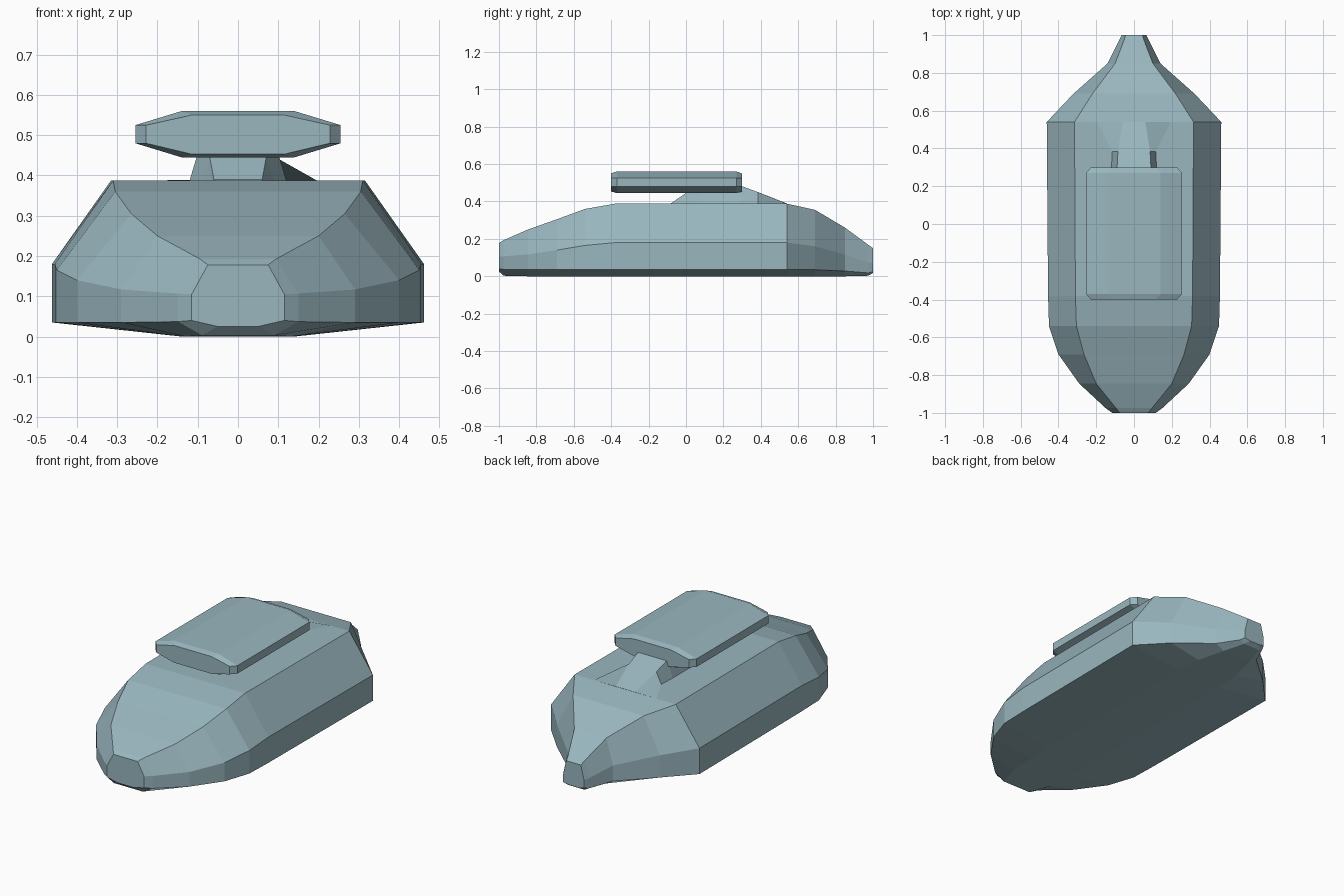
import bpy, bmesh

if "Cube" in bpy.data.objects:
    bpy.data.objects.remove(bpy.data.objects["Cube"])

paint = bpy.data.materials.new("blue_grey_paint")
paint.diffuse_color = (.32, .47, .52, 1)
paint.use_nodes = True
paint.node_tree.nodes["Principled BSDF"].inputs["Base Color"].default_value = paint.diffuse_color


def loft(name, rings):
    """Skin matching closed cross-sections and cap both ends."""
    bm = bmesh.new()
    loops = [[bm.verts.new(p) for p in ring] for ring in rings]
    n = len(loops[0])
    for a, b in zip(loops, loops[1:]):
        for i in range(n):
            j = (i + 1) % n
            bm.faces.new((a[i], a[j], b[j], b[i]))
    bm.faces.new(loops[0])
    bm.faces.new(loops[-1])
    bmesh.ops.recalc_face_normals(bm, faces=bm.faces)
    mesh = bpy.data.meshes.new(name)
    bm.to_mesh(mesh)
    bm.free()
    mesh.materials.append(paint)
    obj = bpy.data.objects.new(name, mesh)
    bpy.context.collection.objects.link(obj)
    return obj


def section(y, half, side=1):
    """Mirror a half profile of (x, z), bottom to top, into a ring."""
    return ([(side * x, y, z) for x, z in half]
            + [(-side * x, y, z) for x, z in reversed(half)])


# Hull: y, keel half width, keel z, side half width, chine z, shoulder z, deck half width, deck z
hull = [
    (-1.00, .05, .025, .115, .04, .105, .075, .178),
    (-0.975, .09, .003, .15, .037, .107, .095, .193),
    (-0.845, .13, 0, .29, .035, .117, .20, .25),
    (-0.69, .14, 0, .40, .035, .14, .265, .305),
    (-0.54, .14, 0, .45, .035, .165, .305, .36),
    (-0.38, .14, 0, .455, .035, .18, .31, .388),
    (0.54, .14, 0, .462, .035, .18, .315, .388),
    (0.69, .13, 0, .32, .035, .16, .22, .355),
    (0.85, .09, 0, .14, .028, .115, .10, .26),
    (0.975, .05, .003, .078, .018, .075, .052, .168),
    (1.00, .03, .018, .065, .025, .07, .045, .15),
]
loft("hull", [section(y, [(b, zb), (w, zc), (w, zs), (t, zt)])
              for y, b, zb, w, zc, zs, t, zt in hull])

# Pylon: y, base half width, top half width, top z
pylon = [
    (-0.08, .06, .06, .39),
    (0.0, .09, .07, .445),
    (0.075, .12, .10, .455),
    (0.29, .12, .09, .485),
    (0.385, .115, .085, .45),
    (0.54, .195, .06, .389),
]
loft("pylon", [section(y, [(b, .388), (t, z)], -1) for y, b, t, z in pylon])

# Overhead pod with chamfered ends
full = [(.14, .445), (.255, .48), (.255, .525), (.14, .56)]
end = [(.115, .453), (.228, .48), (.228, .525), (.115, .55)]
loft("overhead_pod", [section(-.4, end), section(-.37, full),
                      section(.27, full), section(.3, end)])
